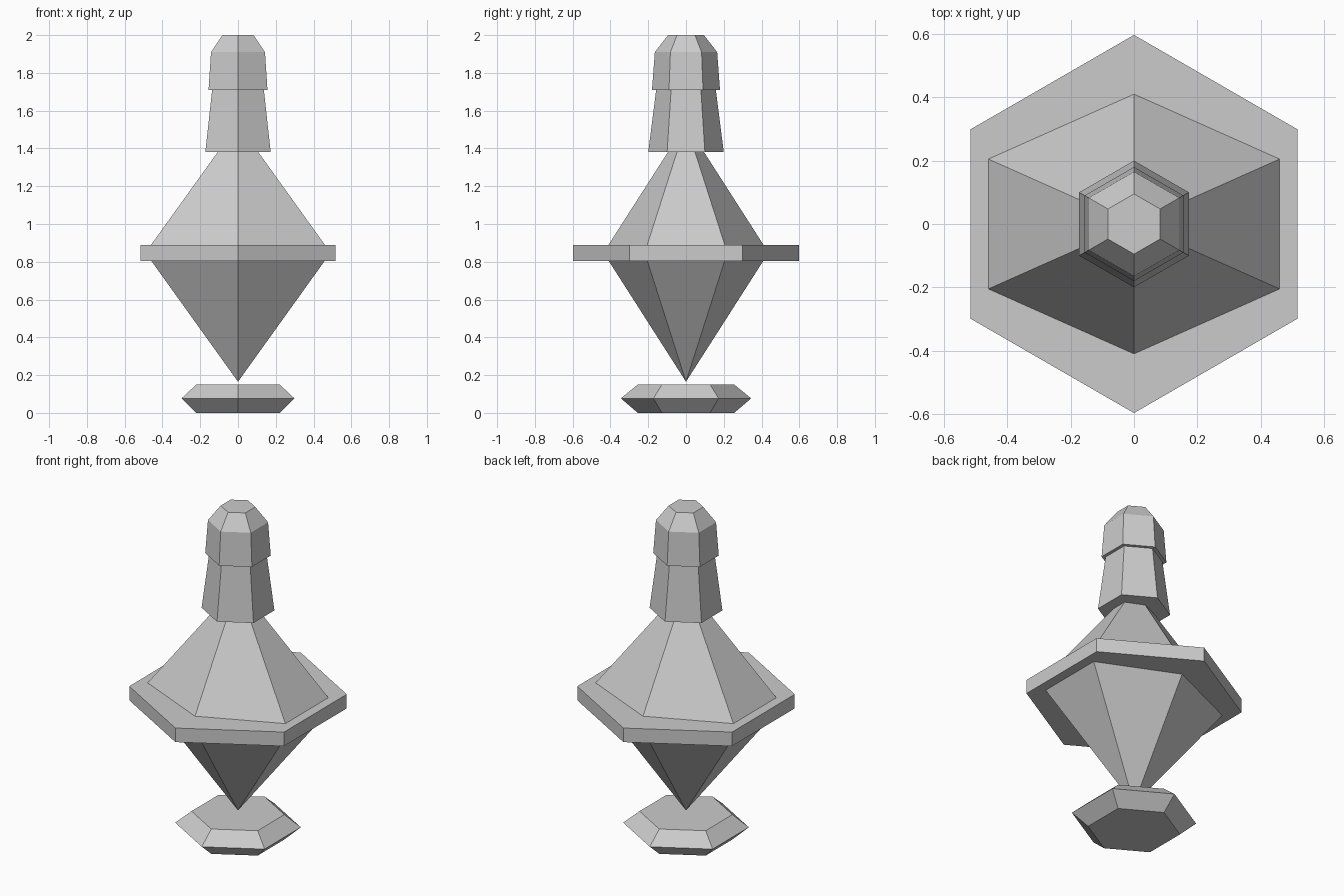
import bpy, bmesh
from math import sin, cos, pi

cube = bpy.data.objects.get("Cube")
if cube:
    bpy.data.objects.remove(cube, do_unlink=True)

SIDES = 6

grey = bpy.data.materials.new("plain_grey")
grey.use_nodes = True
colour = (0.6, 0.6, 0.6, 1)
grey.diffuse_color = colour
grey.node_tree.nodes["Principled BSDF"].inputs["Base Color"].default_value = colour


def hex_stack(name, profile, x_stretch=1.0):
    """Six-sided solid through (radius, height) levels; radius 0 is a point."""
    bm = bmesh.new()
    levels = []
    for radius, z in profile:
        count = SIDES if radius else 1
        angles = [pi / 2 + 2 * pi * i / SIDES for i in range(count)]
        levels.append([bm.verts.new((radius * x_stretch * cos(a), radius * sin(a), z))
                       for a in angles])
    for low, high in zip(levels, levels[1:]):
        for i in range(SIDES):
            j = (i + 1) % SIDES
            corners = [low[i % len(low)], low[j % len(low)],
                       high[j % len(high)], high[i % len(high)]]
            bm.faces.new(list(dict.fromkeys(corners)))
    for end in (levels[0], levels[-1]):
        if len(end) > 1:
            bm.faces.new(end)
    bmesh.ops.recalc_face_normals(bm, faces=bm.faces)
    mesh = bpy.data.meshes.new(name)
    bm.to_mesh(mesh)
    bm.free()
    mesh.materials.append(grey)
    obj = bpy.data.objects.new(name, mesh)
    bpy.context.collection.objects.link(obj)
    return obj


# Bevelled foot below the floating body
hex_stack("foot", [(0.255, 0), (0.345, 0.077), (0.255, 0.15)])

# Double-pointed body, wider than deep
hex_stack("body", [(0, 0.165), (0.437, 0.848), (0, 1.53)], x_stretch=1.295)

# Flat plate around the middle of the body
hex_stack("middle_plate", [(0.597, 0.805), (0.597, 0.89)])

# Tapered handle and its bevelled cap
hex_stack("handle", [(0.2, 1.38), (0.158, 1.71)])
hex_stack("handle_cap", [(0.18, 1.71), (0.165, 1.91), (0.095, 2)])
